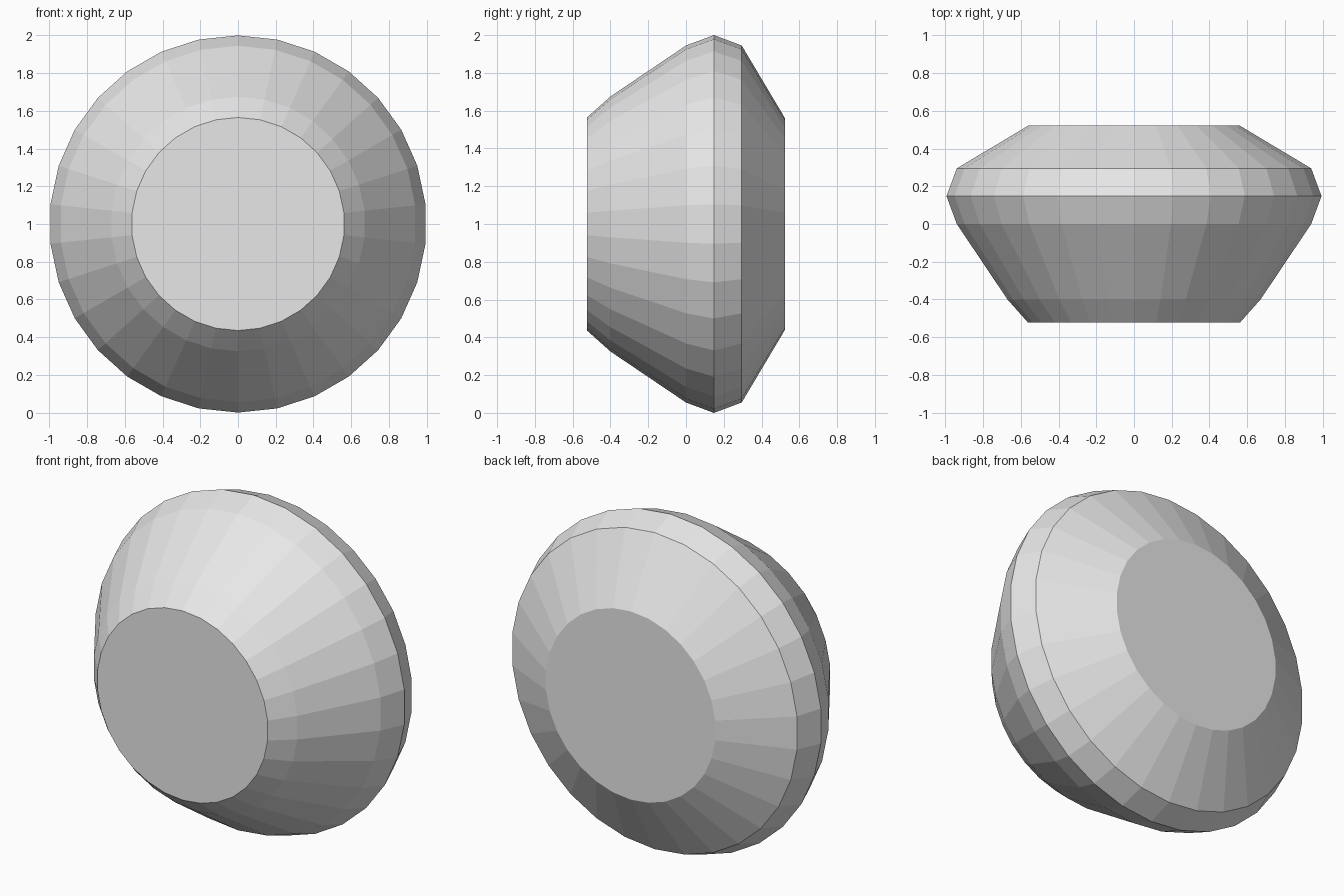
import bpy
import bmesh
from math import cos, sin, tau

cube = bpy.data.objects.get("Cube")
if cube:
    bpy.data.objects.remove(cube, do_unlink=True)

SIDES = 30
# Profile along the depth axis: (y, radius), front to back
PROFILE = [(-0.523, 0.565), (-0.4, 0.675), (0.0, 0.945),
           (0.148, 1.0), (0.295, 0.945), (0.523, 0.562)]

# Plain grey surface
grey = bpy.data.materials.new("light grey")
grey.use_nodes = True
colour = (0.8, 0.8, 0.8, 1)
grey.diffuse_color = colour
grey.node_tree.nodes["Principled BSDF"].inputs["Base Color"].default_value = colour

# Faceted disc: rings joined by quads, closed by flat caps
bm = bmesh.new()
rings = []
for y, radius in PROFILE:
    angles = [tau * i / SIDES for i in range(SIDES)]
    rings.append([bm.verts.new((radius * sin(a), y, 1 + radius * cos(a)))
                  for a in angles])
for front, back in zip(rings, rings[1:]):
    for i in range(SIDES):
        j = (i + 1) % SIDES
        bm.faces.new((front[i], front[j], back[j], back[i]))
bm.faces.new(rings[0])
bm.faces.new(rings[-1])
bmesh.ops.recalc_face_normals(bm, faces=bm.faces)

mesh = bpy.data.meshes.new("faceted_disc")
bm.to_mesh(mesh)
bm.free()
mesh.materials.append(grey)
disc = bpy.data.objects.new("faceted_disc", mesh)
bpy.context.collection.objects.link(disc)
